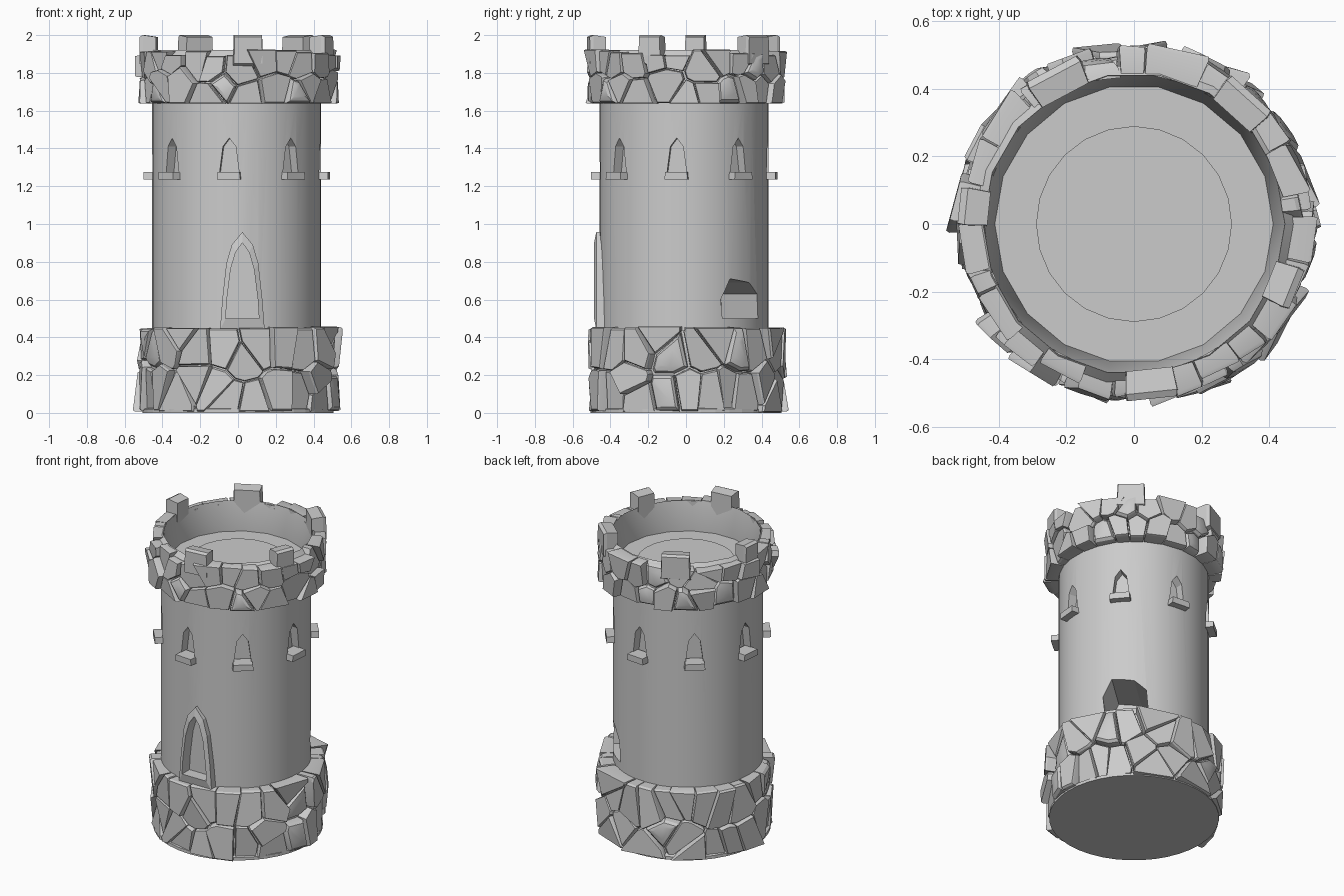
import bpy, bmesh, random
from math import sin, cos, pi, radians
from mathutils import Vector

if "Cube" in bpy.data.objects:
    bpy.data.objects.remove(bpy.data.objects["Cube"])

random.seed(11)
rnd = random.uniform
R = 0.5  # radius at which the stone pattern is unrolled


def pt(a, r, u, z):
    """Point at angle a, distance r outwards, u sideways, height z."""
    return Vector((cos(a) * r - sin(a) * u, sin(a) * r + cos(a) * u, z))


def finish(name, bm, smooth=False):
    bmesh.ops.recalc_face_normals(bm, faces=bm.faces[:])
    me = bpy.data.meshes.new(name)
    bm.to_mesh(me)
    bm.free()
    ob = bpy.data.objects.new(name, me)
    bpy.context.collection.objects.link(ob)
    if smooth:
        smooth_edges(ob)
    return ob


def smooth_edges(ob):
    bpy.ops.object.select_all(action='DESELECT')
    ob.select_set(True)
    bpy.context.view_layer.objects.active = ob
    bpy.ops.object.shade_smooth_by_angle(angle=radians(28))


def loft(bm, rings, caps=True, loop=False):
    """Skin closed rings of points."""
    vs = [[bm.verts.new(p) for p in ring] for ring in rings]
    n = len(vs[0])
    pairs = list(zip(vs, vs[1:])) + ([(vs[-1], vs[0])] if loop else [])
    for lo, hi in pairs:
        for i in range(n):
            j = (i + 1) % n
            bm.faces.new((lo[i], lo[j], hi[j], hi[i]))
    if caps and not loop:
        bm.faces.new(vs[0])
        bm.faces.new(vs[-1])


def circle_rings(profile, n):
    return [[pt(2 * pi * i / n, r, 0, z) for i in range(n)] for r, z in profile]


def prism(bm, profile, a, r0, r1):
    loft(bm, [[pt(a, r, u, z) for u, z in profile] for r in (r0, r1)])


def clip(poly, m, d):
    """Keep the part of a polygon where (p - m) . d <= 0."""
    out = []
    for p, q in zip(poly, poly[1:] + poly[:1]):
        sp, sq = (p - m).dot(d), (q - m).dot(d)
        if sp <= 0:
            out.append(p)
        if sp * sq < 0:
            out.append(p + (q - p) * (sp / (sp - sq)))
    return out


def stone_ring(name, z0, z1, rows, count, r_in, ragged):
    """Irregular fitted stones: cells of a jittered pattern wrapped round the tower."""
    around, step, h = 2 * pi * R, 2 * pi * R / count, (z1 - z0) / rows
    seeds = [Vector(((i + 0.5 * (k % 2) + rnd(-.33, .33)) * step,
                     z0 + (k + 0.5 + rnd(-.33, .33)) * h))
             for k in range(rows) for i in range(count)]
    wrapped = [s + Vector((o, 0)) for s in seeds for o in (-around, 0, around)]
    bm = bmesh.new()
    for s in seeds:
        top = z1 - rnd(0, ragged)
        cell = [Vector((s.x - .15, z0)), Vector((s.x + .15, z0)),
                Vector((s.x + .15, top)), Vector((s.x - .15, top))]
        for o in wrapped:
            if 0 < (o - s).length < 0.5:
                cell = clip(cell, (s + o) / 2, o - s)
        cell = [p for p, q in zip(cell, cell[1:] + cell[:1]) if (p - q).length > .004]
        if len(cell) < 3:
            continue
        c = sum(cell, Vector((0, 0))) / len(cell)
        a, r = c.x / R, rnd(.492, .538)
        tilt_u, tilt_z = rnd(-.15, .15), rnd(-.12, .12)
        if random.random() < .15:      # rounded boulder
            layers = [(.96, r_in), (.96, r - .05), (.9, r - .02), (.75, r - .004), (.4, r + .004)]
        else:                          # flat-faced block
            layers = [(.96, r_in), (.96, r - .012), (.9, r)]
        rings = []
        for sc, rr in layers:
            ring = []
            for p in cell:
                d = (p - c) * sc
                lean = d.x * tilt_u + d.y * tilt_z if rr != r_in else 0
                ring.append(pt(a, rr + lean, d.x * rr / R, min(c.y + d.y, z1)))
            rings.append(ring)
        loft(bm, rings)
    return finish(name, bm, True)


# Stone base and its solid core
stone_ring("base_stones", 0.004, 0.46, 2, 27, 0.42, 0.01)
bm = bmesh.new()
loft(bm, circle_rings([(.505, 0), (.505, .02), (.475, .03), (.475, .44)], 40))
finish("base_core", bm)

# Stone crown and its inner lining
stone_ring("crown_stones", 1.635, 1.93, 2, 26, 0.44, 0.04)
bm = bmesh.new()
loft(bm, circle_rings([(.41, 1.72), (.447, 1.92), (.475, 1.89), (.475, 1.66), (.42, 1.66)], 18), loop=True)
finish("crown_lining", bm, True)

# Raised blocks on the crown
bm = bmesh.new()
for deg, w in ((48, .17), (118, .18), (174, .115), (-84, .16), (-22, .13)):
    a, h = radians(deg), w / 2
    loft(bm, [[pt(a, r, s * k, z) for s, z in ((-h, zb), (h, zb), (h * .95, zt), (-h * .95, zt))]
              for r, k, zb, zt in ((.432, .9, 1.8, 1.99), (.5, 1, 1.84, 2.0), (.52, .95, 1.85, 1.99))])
finish("crown_merlons", bm)

# Roof floor with round panel
bm = bmesh.new()
loft(bm, circle_rings([(.29, 1.72), (.29, 1.74)], 24))
finish("roof_panel", bm)

# Tower body
bm = bmesh.new()
loft(bm, circle_rings([(.447, .4), (.447, 1.66), (.425, 1.66), (.425, 1.733)], 48))
body = finish("tower_body", bm)

# Openings: eight windows, the door and the rear hole
window_angles = [radians(-5 + 45 * k) for k in range(8)]


def mirrored(half, cx):
    return [(cx + u, z) for u, z in half] + [(cx - u, z) for u, z in reversed(half) if u]


window = mirrored([(.055, 1.25), (.034, 1.41), (0, 1.455)], 0)
door_in = mirrored([(.088, .5), (.082, .6), (.062, .76), (.036, .85), (0, .9)], .03)
door_out = mirrored([(.118, .44), (.106, .6), (.085, .79), (.056, .89), (0, .957)], .03)
hole = [(-.115, .5), (.145, .5), (.135, .63), (.065, .69), (-.07, .71), (-.125, .6)]

bm = bmesh.new()
for a in window_angles:
    prism(bm, window, a, .39, .5)
prism(bm, door_in, -pi / 2, .4, .55)
prism(bm, hole, radians(42), .14, .55)
cutter = finish("opening_cutter", bm)
cutter.hide_render = True
mod = body.modifiers.new("openings", 'BOOLEAN')
mod.object, mod.operation, mod.solver = cutter, 'DIFFERENCE', 'EXACT'
bpy.context.view_layer.objects.active = body
bpy.ops.object.modifier_apply(modifier=mod.name)
bpy.data.objects.remove(cutter)
smooth_edges(body)

# Window sills
bm = bmesh.new()
for a in window_angles:
    prism(bm, [(-.062, 1.235), (.062, 1.235), (.058, 1.275), (-.058, 1.275)], a, .4, .49)
sills = finish("window_sills", bm)

# Pointed door frame
bm = bmesh.new()
a = -pi / 2
loft(bm, [[pt(a, r, u, z) for u, z in prof]
          for prof, r in ((door_out, .42), (door_out, .465), (door_in, .477), (door_in, .42))], loop=True)
frame = finish("door_frame", bm)

# The shaft sits slightly off the ring centre
for ob in (body, sills, frame):
    ob.location = (-.007, -.01, 0)
